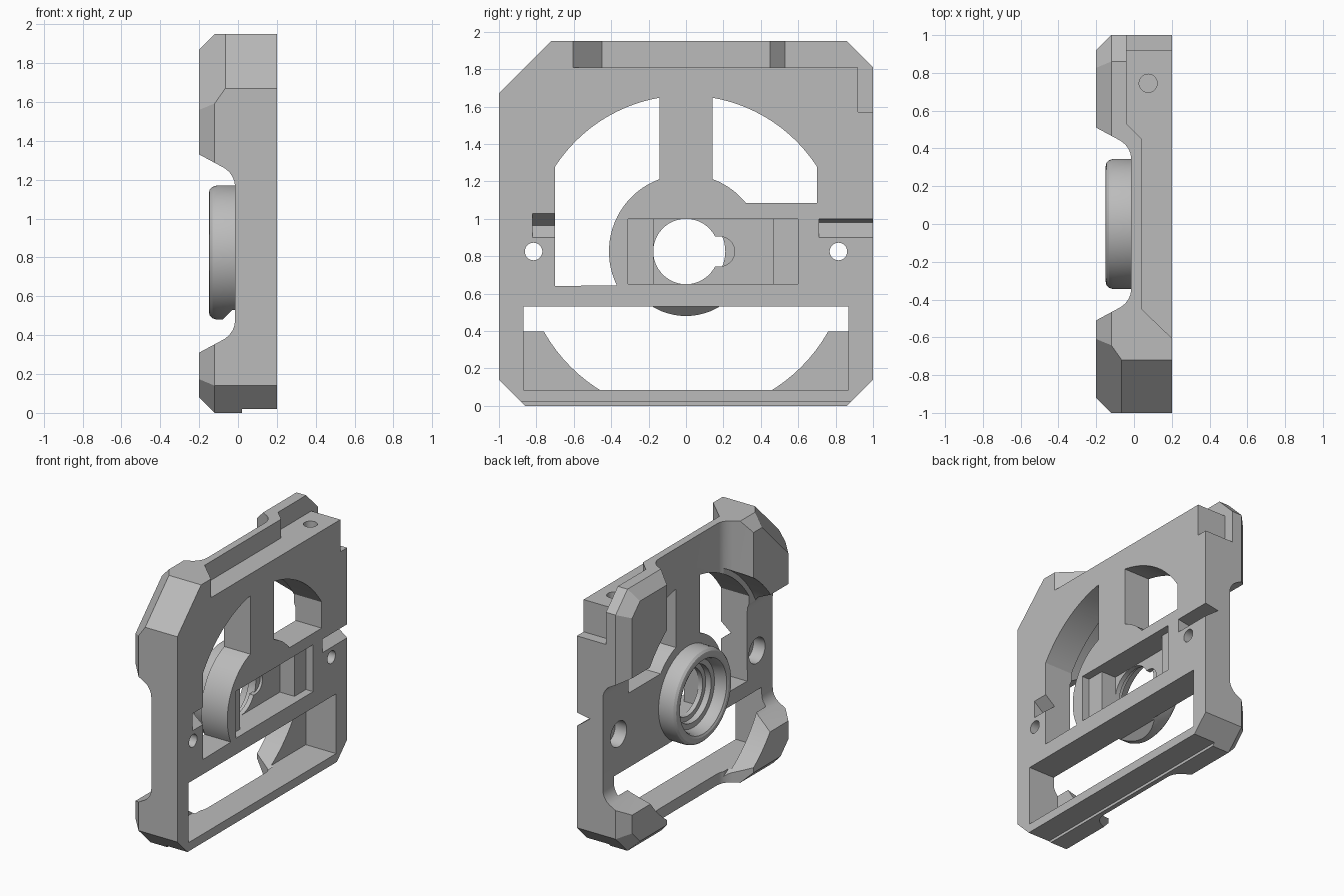
import bpy, bmesh, math
from mathutils import Vector

if "Cube" in bpy.data.objects:
    bpy.data.objects.remove(bpy.data.objects["Cube"], do_unlink=True)

grey = bpy.data.materials.new("plain grey")
grey.use_nodes = True
grey.diffuse_color = (0.5, 0.5, 0.5, 1)
grey.node_tree.nodes["Principled BSDF"].inputs["Base Color"].default_value = (0.5, 0.5, 0.5, 1)

CZ = 0.825      # height of the lens axis
FLOOR = -0.015  # rear surface of the thin plate


def make_object(name, bm):
    bmesh.ops.recalc_face_normals(bm, faces=bm.faces)
    mesh = bpy.data.meshes.new(name)
    bm.to_mesh(mesh)
    bm.free()
    mesh.materials.append(grey)
    ob = bpy.data.objects.new(name, mesh)
    bpy.context.collection.objects.link(ob)
    return ob


def prism_mesh(pts, axis, lo, hi):
    """Extrude a 2D outline along an axis; the outline uses the other two axes in order."""
    place = {"x": lambda a, b, t: (t, a, b),
             "y": lambda a, b, t: (a, t, b),
             "z": lambda a, b, t: (a, b, t)}[axis]
    bm = bmesh.new()
    face = bm.faces.new([bm.verts.new(place(a, b, lo)) for a, b in pts])
    new = bmesh.ops.extrude_face_region(bm, geom=[face])["geom"]
    move = Vector(place(0, 0, hi - lo))
    bmesh.ops.translate(bm, vec=move, verts=[v for v in new if isinstance(v, bmesh.types.BMVert)])
    return bm


def cut(targets, pts, axis, lo, hi):
    cutter = make_object("cutter", prism_mesh(pts, axis, lo, hi))
    cutter.hide_render = True
    for ob in targets:
        bpy.context.view_layer.objects.active = ob
        mod = ob.modifiers.new("cut", "BOOLEAN")
        mod.operation = "DIFFERENCE"
        mod.solver = "EXACT"
        mod.object = cutter
        bpy.ops.object.modifier_apply(modifier=mod.name)
    bpy.data.objects.remove(cutter, do_unlink=True)


def arc(a, b, r, start, end, n=20):
    angles = [math.radians(start + (end - start) * i / n) for i in range(n + 1)]
    return [(a + r * math.cos(t), b + r * math.sin(t)) for t in angles]


def circle(a, b, r, n=48):
    return arc(a, b, r, 0, 360, n)[:-1]


def box(a0, a1, b0, b1):
    return [(a0, b0), (a1, b0), (a1, b1), (a0, b1)]


# Frame blank: chamfered outline, with its rear rim bevelled by slicing planes
outline = [(-1, 0.14), (-0.86, 0), (0.86, 0), (1, 0.14),
           (1, 1.81), (0.86, 1.95), (-0.72, 1.95), (-1, 1.67)]
bm = prism_mesh(outline, "x", -0.2, 0.2)
for i, (y, z) in enumerate(outline):
    y2, z2 = outline[(i + 1) % len(outline)]
    out = Vector((0, z2 - z, y - y2)).normalized()
    depth = -0.065 if i == 6 else -0.12
    res = bmesh.ops.bisect_plane(bm, geom=bm.verts[:] + bm.edges[:] + bm.faces[:], dist=1e-5,
                                 plane_co=(depth, y, z), plane_no=out + Vector((-1, 0, 0)),
                                 clear_outer=True)
    bmesh.ops.holes_fill(bm, edges=[e for e in bm.edges if e.is_boundary], sides=0)
frame = make_object("frame", bm)


# Crossing channels on the rear leave four corner blocks
def channel(mid):
    half = [(-0.3, 0.568), (-0.2, 0.51), (-0.07, 0.44), (-0.045, 0.42),
            (-0.028, 0.395), (-0.018, 0.37), (FLOOR, 0.34)]
    return [(x, mid - h) for x, h in half] + [(x, mid + h) for x, h in reversed(half)]


cut([frame], channel(0.82), "y", -1.2, 1.2)
cut([frame], channel(0), "z", -0.2, 2.2)
cut([frame], circle(0, CZ, 0.872, 96), "x", -0.4, -0.03)

# Lens ring, turned around the x axis
profile = [(0, 0.345), (-0.11, 0.345), (-0.132, 0.338), (-0.146, 0.324), (-0.15, 0.305),
           (-0.15, 0.29), (-0.143, 0.275), (-0.125, 0.265), (-0.06, 0.25), (-0.06, 0.21), (0, 0.21)]
bm = bmesh.new()
verts = [bm.verts.new((x, 0, CZ + r)) for x, r in profile]
edges = [bm.edges.new((v, verts[(i + 1) % len(verts)])) for i, v in enumerate(verts)]
bmesh.ops.spin(bm, geom=verts + edges, cent=(0, 0, CZ), axis=(1, 0, 0),
               angle=math.tau, steps=64, use_merge=True)
bmesh.ops.remove_doubles(bm, verts=bm.verts, dist=1e-5)
ring = make_object("lens_ring", bm)

# Lower opening, sloped where it clips the ring
cut([frame, ring], [(0.3, 0.085), (-0.05, 0.085), (-0.05, 0.48), (-0.085, 0.475),
                    (-0.03, 0.53), (0.3, 0.53)], "y", -0.87, 0.87)

# Upper windows
cut([frame], arc(0, CZ, 0.834, 147, 99.7) + arc(0, CZ, 0.412, 110, 206) + [(-0.7, 0.64)],
    "x", -0.4, 0.4)
cut([frame], arc(0, CZ, 0.834, 80.3, 33) + [(0.7, 1.085)] + arc(0, CZ, 0.412, 39, 70),
    "x", -0.4, 0.4)

# Stepped front pocket and keyed lens hole
cut([frame], box(-0.31, 0.6, 0.65, 1.0), "x", 0.14, 0.4)
cut([frame], box(-0.175, 0.465, 0.65, 1.0), "x", 0.02, 0.4)
cut([frame], circle(0, CZ, 0.175), "x", -0.4, 0.4)
cut([frame], [(0.1, CZ - 0.08)] + arc(0.18, CZ, 0.08, -90, 90) + [(0.1, CZ + 0.08)], "x", -0.4, 0.4)

# Pin holes with rear counterbores
for y in (-0.815, 0.815):
    cut([frame], circle(y, CZ, 0.047, 32), "x", -0.4, 0.4)
    cut([frame], circle(y, CZ, 0.095, 32), "x", -0.4, 0.08)

# V grooves on the front face
cut([frame], [(0.22, 0.885), (0.12, 0.965), (0.22, 1.045)], "y", -0.82, -0.65)
cut([frame], [(0.22, 0.884), (0.09, 0.98), (0.22, 1.003)], "y", 0.71, 1.2)

# Top step, screw hole, corner notch and underside relief
cut([frame], [(0.3, -0.7), (0.04, -0.45), (0.04, 0.45), (-0.04, 0.53), (-0.04, 1.2), (0.3, 1.2)],
    "z", 1.81, 2.2)
cut([frame], circle(0.075, 0.745, 0.048, 32), "z", 1.68, 2.0)
cut([frame], box(-0.04, 0.4, 0.92, 1.2), "z", 1.57, 1.9)
cut([frame], box(0.02, 0.4, -1.2, 1.2), "z", -0.2, 0.02)

# Smooth turned surfaces, crisp machined edges
for ob in (frame, ring):
    bpy.ops.object.select_all(action="DESELECT")
    ob.select_set(True)
    bpy.context.view_layer.objects.active = ob
    bpy.ops.object.shade_smooth_by_angle(angle=math.radians(25))
